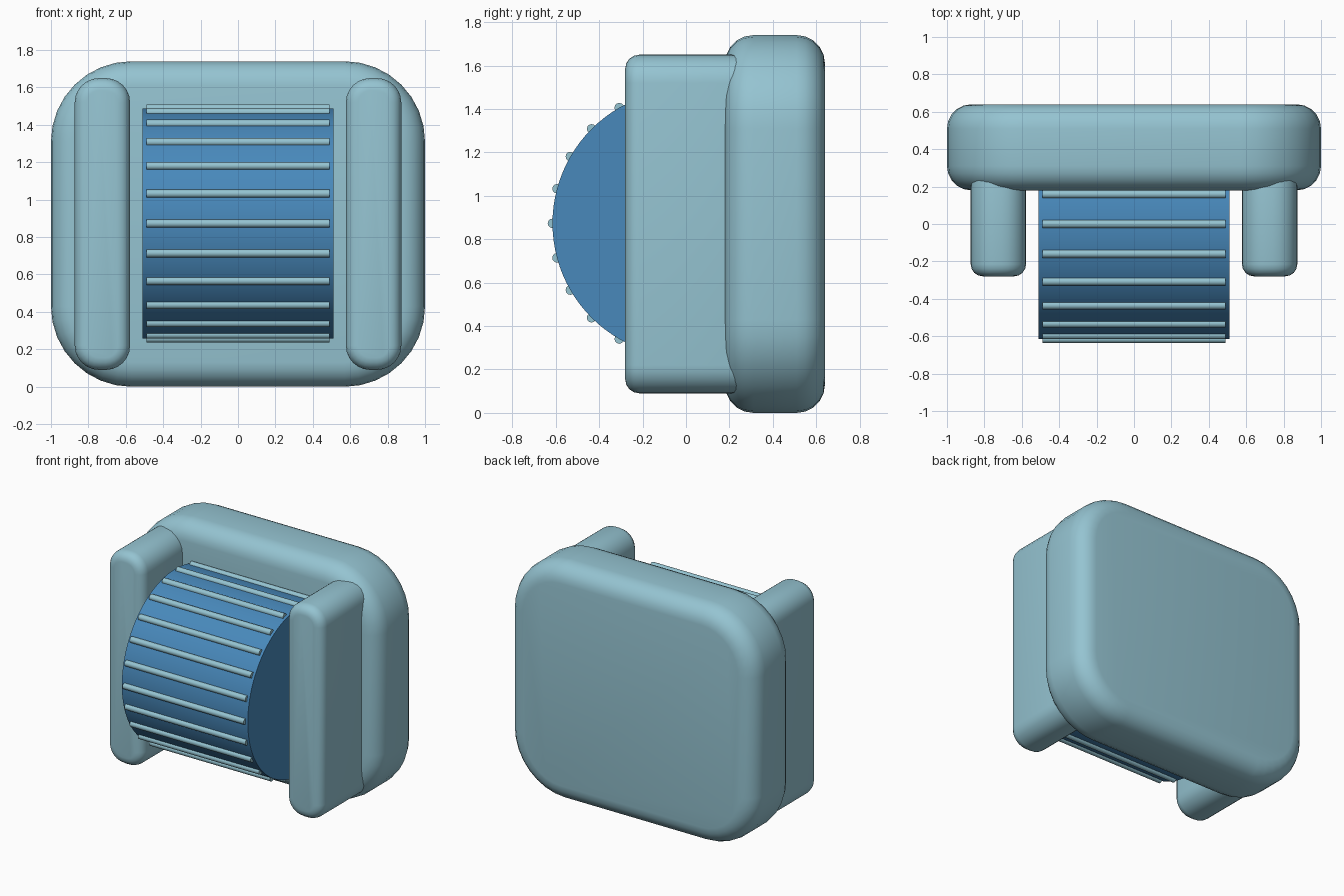
import bpy, bmesh, math
from mathutils import Matrix

if "Cube" in bpy.data.objects:
    bpy.data.objects.remove(bpy.data.objects["Cube"])


def material(name, color):
    m = bpy.data.materials.new(name)
    m.diffuse_color = color
    m.use_nodes = True
    m.node_tree.nodes["Principled BSDF"].inputs["Base Color"].default_value = m.diffuse_color
    return m


PALE = material("pale_teal", (0.30, 0.55, 0.64, 1))
BLUE = material("blue", (0.065, 0.25, 0.50, 1))


def finish(name, bm, mat, angle=35):
    me = bpy.data.meshes.new(name)
    bmesh.ops.recalc_face_normals(bm, faces=bm.faces)
    bm.to_mesh(me)
    bm.free()
    ob = bpy.data.objects.new(name, me)
    bpy.context.collection.objects.link(ob)
    me.materials.append(mat)
    bpy.ops.object.select_all(action='DESELECT')
    ob.select_set(True)
    bpy.context.view_layer.objects.active = ob
    bpy.ops.object.shade_smooth_by_angle(angle=math.radians(angle))
    return ob


def rounded_slab(name, x, y, z, corner, rim, corner_segs, rim_segs):
    """Slab rounded in the front outline, with softened front and back rims."""
    bm = bmesh.new()
    # outline as a loop of corner arcs, extruded along y
    pts = []
    for i, (cx, cz) in enumerate([(x[1] - corner, z[1] - corner), (x[0] + corner, z[1] - corner),
                                  (x[0] + corner, z[0] + corner), (x[1] - corner, z[0] + corner)]):
        for k in range(corner_segs + 1):
            a = math.pi / 2 * (i + k / corner_segs)
            pts.append((cx, cz, math.cos(a), math.sin(a)))
    # rim profile: (inset, y) from front to back
    prof = []
    for k in range(rim_segs + 1):
        a = math.pi / 2 * k / rim_segs
        prof.append((rim * (1 - math.sin(a)), y[0] + rim * (1 - math.cos(a))))
    prof += [(d, y[0] + y[1] - py) for d, py in reversed(prof)]
    rings = [[bm.verts.new((cx + (corner - d) * c, py, cz + (corner - d) * s))
              for cx, cz, c, s in pts] for d, py in prof]
    n = len(pts)
    for r0, r1 in zip(rings, rings[1:]):
        for i in range(n):
            j = (i + 1) % n
            bm.faces.new((r0[i], r0[j], r1[j], r1[i]))
    bm.faces.new(rings[0])
    bm.faces.new(rings[-1])
    return finish(name, bm, PALE)


def add_rod(bm, radius, length, y, z, segs):
    bmesh.ops.create_cone(bm, cap_ends=True, segments=segs, radius1=radius, radius2=radius, depth=length,
                          matrix=Matrix.Translation((0, y, z)) @ Matrix.Rotation(math.pi / 2, 4, 'Y'))


# back housing
rounded_slab("back_housing", (-1, 1), (0.18, 0.64), (0, 1.74), 0.43, 0.13, 8, 5)

# side arms
for side, label in ((-1, "left"), (1, "right")):
    xs = sorted((side * 0.577, side * 0.873))
    rounded_slab(label + "_arm", xs, (-0.28, 0.40), (0.09, 1.65), 0.13, 0.065, 6, 4)

# roller drum
CZ, R = 0.873, 0.615
bm = bmesh.new()
add_rod(bm, R, 1.02, 0, CZ, 96)
finish("roller", bm, BLUE)

# grip ridges around the drum
bm = bmesh.new()
for i in range(24):
    a = math.radians(15 * i)
    add_rod(bm, 0.022, 0.98, -R * math.cos(a), CZ + R * math.sin(a), 12)
finish("roller_ridges", bm, PALE)
